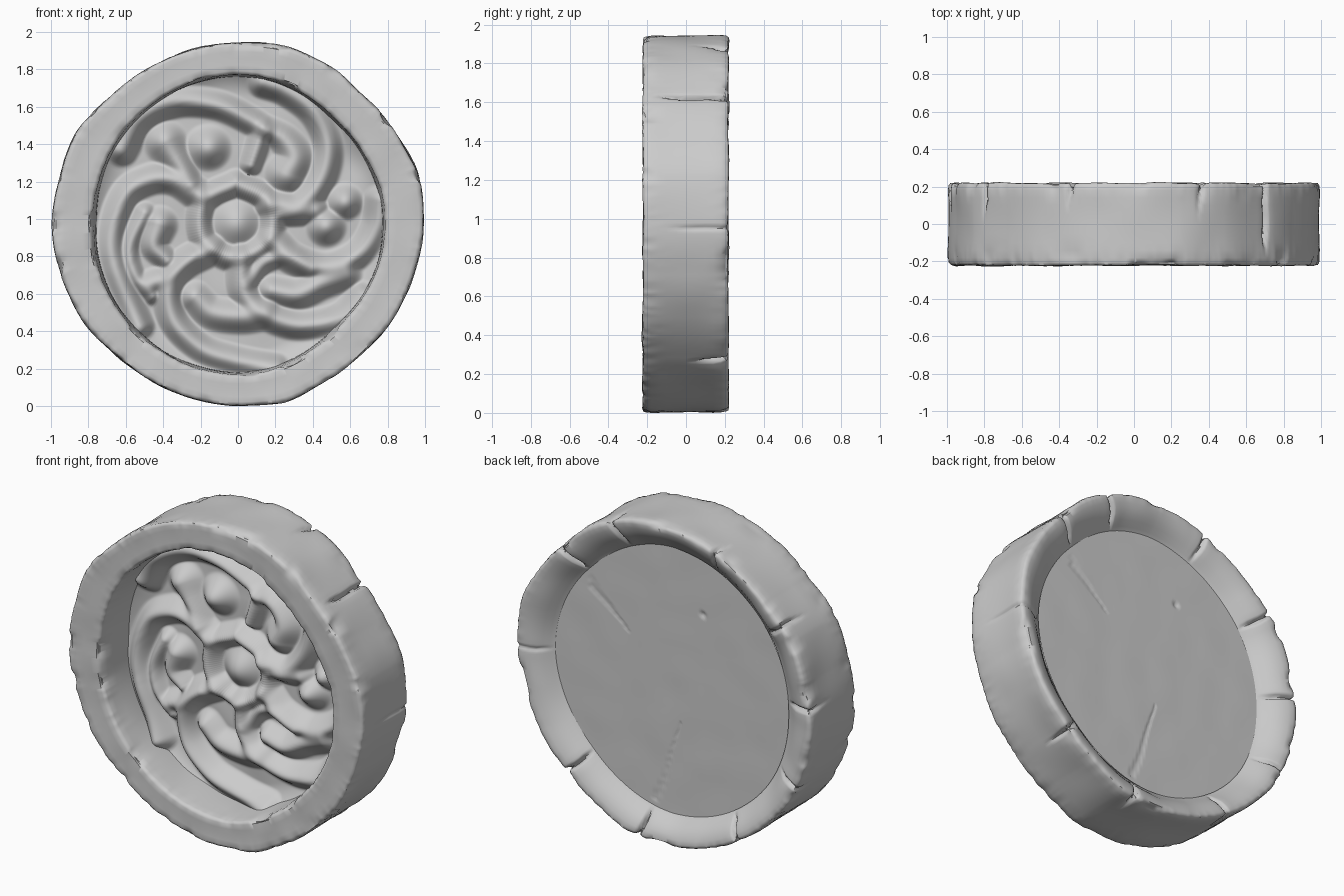
import bpy, bmesh, math
from mathutils import Vector, noise, kdtree

if "Cube" in bpy.data.objects:
    bpy.data.objects.remove(bpy.data.objects["Cube"])

CZ = 0.97          # height of the disc centre
TAU = math.tau

# Chiselled outer outline: radius every 15 degrees
OUTER = [.998, 1.003, .98, .967, .982, .988, .977, .973, .967, .969, .998, .989,
         .999, .987, .978, .961, .959, .965, .972, .983, .961, .962, .975, .981]
# Slightly uneven edge of the carved opening, every 45 degrees
INNER = [.785, .765, .80, .785, .77, .785, .80, .765]


def ring_value(table, ang):
    f = (ang % TAU) / TAU * len(table)
    i, t = int(f), f - int(f)
    t = t * t * (3 - 2 * t) * .6 + t * .4
    return table[i % len(table)] * (1 - t) + table[(i + 1) % len(table)] * t


def rough(p, freq, seed=0.0):
    return noise.noise(Vector(p) * freq + Vector((seed, seed, seed)))


def finish(bm, name, angle):
    me = bpy.data.meshes.new(name)
    bm.to_mesh(me)
    bm.free()
    ob = bpy.data.objects.new(name, me)
    bpy.context.collection.objects.link(ob)
    bpy.ops.object.select_all(action='DESELECT')
    ob.select_set(True)
    bpy.context.view_layer.objects.active = ob
    bpy.ops.object.shade_smooth_by_angle(angle=math.radians(angle))
    return ob


# ---- Stone rim: revolved profile (t: 0 opening .. 1 outline, y, chip amount)
PROFILE = [(-.06, .09, 0), (-.06, .04, 0), (-.05, -.03, 0), (-.03, -.1, 0), (-.01, -.16, .2),
           (0, -.2, .6), (.03, -.217, .9), (.12, -.224, .2), (.3, -.222, 0), (.5, -.222, 0),
           (.7, -.223, 0), (.86, -.226, .4), (.95, -.222, 1), (.99, -.207, 1), (1, -.18, .6),
           (1, -.14, .2), (.99, -.1, 0), (.985, -.05, 0), (.98, 0, 0), (.98, .05, 0),
           (.985, .1, 0), (.995, .14, .1), (1, .18, .4), (.985, .207, .8), (.94, .221, .8),
           (.84, .223, .2), (.70, .216, 0), (.56, .204, 0), (.42, .188, 0), (.29, .166, 0),
           (.14, .138, 0), (.05, .121, 0), (-.03, .112, 0)]
# Cracks across the back edge: angle, depth, y where the crack dies out
CRACKS = [(-1, .010, -.08), (43, .04, -.14), (69, .03, .08), (111, .03, .1), (144, .03, .04),
          (174, .03, .08), (204, .022, .12), (238, .035, .06), (280, .04, .1), (313, .04, .05)]


def crack_depth(ang, y, r):
    total = 0
    for deg, depth, y0 in CRACKS:
        wob = .03 * noise.noise(Vector((deg, y * 7, r * 6)))
        d = abs((ang - math.radians(deg) + wob + math.pi) % TAU - math.pi) * r
        if d < .06:
            fade = max(0, min(1, (y - y0) / .1))
            total += fade * (depth * max(0, 1 - d / .016) + .2 * depth * (1 - d / .06) ** 2)
    return total


def build_rim(segs=640):
    bm = bmesh.new()
    n = len(PROFILE)
    normals = []
    for i in range(n):
        a, b = PROFILE[i - 1], PROFILE[(i + 1) % n]
        v = Vector(((b[1] - a[1]), -(b[0] - a[0]) * .2))
        normals.append(v.normalized())
    rows = []
    for s in range(segs):
        ang = TAU * s / segs
        ri, ro = ring_value(INNER, ang), ring_value(OUTER, ang)
        row = []
        for (t, y, chip), nv in zip(PROFILE, normals):
            r = ri + (ro - ri) * t
            p = (r * math.cos(ang), y, r * math.sin(ang))
            push = .007 * rough(p, 4.5) - .002
            push -= chip * .07 * max(0, rough(p, 6, 5) - .22)
            push -= chip * .010 * abs(rough(p, 15, 9))
            if y > -.16 and t > .15:
                push -= crack_depth(ang, y, r)
            r += nv.x * push
            y += nv.y * push
            row.append(bm.verts.new((r * math.cos(ang), y, r * math.sin(ang) + CZ)))
        rows.append(row)
    for s in range(segs):
        a, b = rows[s], rows[(s + 1) % segs]
        for i in range(n):
            k = (i + 1) % n
            bm.faces.new((a[i], a[k], b[k], b[i]))
    bmesh.ops.recalc_face_normals(bm, faces=bm.faces)
    return finish(bm, "stone_rim", 58)


# ---- Carved panels: a polar sheet raised along strokes
def smooth_path(pts, step=.012):
    if len(pts) == 1:
        return [(pts[0], 0)]
    q = [pts[0] * 2 - pts[1]] + pts + [pts[-1] * 2 - pts[-2]]
    out = []
    for i in range(1, len(q) - 2):
        a, b, c, d = q[i - 1:i + 3]
        k = max(2, int((c - b).length / step))
        for j in range(k):
            t = j / k
            p = .5 * (2 * b + (c - a) * t + (2 * a - 5 * b + 4 * c - d) * t * t
                      + (3 * b - a - 3 * c + d) * t ** 3)
            out.append((p, (i - 1 + t) / (len(pts) - 1)))
    return out + [(pts[-1], 1)]


def build_panel(name, base, strokes, scale, rings, segs, front, fillet):
    flat = [Vector((0, 0, CZ))]
    edge = [0]
    for i in range(1, rings + 1):
        for s in range(segs):
            ang, f = TAU * s / segs, i / rings
            r = ring_value(INNER, ang) * scale * f
            flat.append(Vector((r * math.cos(ang), 0, r * math.sin(ang) + CZ)))
            edge.append(max(0, (f - .86) / .14) ** 2)
    kd = kdtree.KDTree(len(flat))
    for i, p in enumerate(flat):
        kd.insert(p, i)
    kd.balance()
    cubes = [0] * len(flat)
    for h, w0, w1, pts in strokes:
        path = [Vector((x / 100, 0, z / 100)) for x, z in pts]
        own = {}
        for p, t in smooth_path(path):
            w = w0 + (w1 - w0) * t
            hh = h * (.55 + .45 * w / max(w0, w1))
            for co, i, d in kd.find_range(p, w):
                own[i] = max(own.get(i, 0), hh * (1 - (d / w) ** 2) ** 2)
        for i, v in own.items():       # soft union, so strokes melt together
            cubes[i] += v ** 3
    bm = bmesh.new()
    bump = .010 if front else .002
    vs = [bm.verts.new((p.x, base - min(c ** (1 / 3), .125) - fillet * e + bump * rough(p, 5, 2), p.z))
          for p, c, e in zip(flat, cubes, edge)]
    for s in range(segs):
        s2 = (s + 1) % segs
        tri = (vs[0], vs[1 + s], vs[1 + s2])
        bm.faces.new(tri if front else tri[::-1])
        for i in range(rings - 1):
            a, b = 1 + i * segs, 1 + (i + 1) * segs
            quad = (vs[a + s], vs[b + s], vs[b + s2], vs[a + s2])
            bm.faces.new(quad if front else quad[::-1])
    return finish(bm, name, 89)


# Six sweeping arms spiralling out of the hub (hundredths of a unit, x and z)
ARMS = [
    [(-21, 113), (-34, 121), (-47, 121), (-60, 113), (-67, 94), (-65, 73), (-52, 43)],
    [(-14, 84), (-30, 75), (-37, 62), (-34, 45), (-20, 31), (-2, 25), (20, 21)],
    [(2, 79), (3, 62), (13, 50), (33, 43), (55, 48), (66, 59)],
    [(18, 89), (29, 79), (47, 74), (64, 81), (73, 95), (75, 110)],
    [(17, 108), (33, 107), (45, 122), (48, 140), (40, 157), (25, 168), (13, 172)],
    [(-62, 137), (-52, 153), (-34, 162), (-12, 161), (6, 153), (15, 147)],
]
# Curled leaves between the arms: height, start width, end width, points
LEAVES = [
    (.065, .07, .06, [(-50, 103), (-58, 85), (-55, 70), (-46, 59)]),
    (.09, .11, .07, [(-42, 97), (-45, 86), (-38, 78)]),
    (.075, .09, .07, [(-47, 65), (-36, 70), (-24, 80)]),
    (.085, .10, .11, [(-23, 58), (-14, 50), (1, 48), (14, 50)]),
    (.07, .07, .08, [(5, 65), (14, 77), (28, 80), (39, 73)]),
    (.09, .09, .11, [(18, 62), (32, 60), (45, 66), (57, 71)]),
    (.095, .08, .13, [(14, 149), (25, 142), (30, 133), (26, 124)]),
    (.08, .08, .07, [(13, 148), (10, 138), (7, 129)]),
    (.08, .07, .09, [(23, 102), (32, 103), (41, 105)]),
    (.095, .13, .07, [(-39, 141), (-34, 133), (-25, 119)]),
]
# Round beads and the centre boss
BEADS = [(.10, .135, [(-16, 138)]), (.10, .12, [(47, 96)]), (.09, .11, [(57, 109)]),
         (.075, .15, [(-1, 98)])]

strokes = [(.095, .10, .085, arm) for arm in ARMS]
strokes += LEAVES
strokes += [(h, w, w, p) for h, w, p in BEADS]
# Rounded six-sided ring around the hub
strokes.append((.085, .085, .085, [(-1 + 20 * math.cos(math.radians(60 * i + 90)),
                                    99 + 20 * math.sin(math.radians(60 * i + 90))) for i in range(7)]))

# Fine scratches and a pit on the plain back panel
scratches = [(.008, .018, .010, [(55, 140), (42, 130), (30, 119)]),
             (.006, .014, .010, [(56, 144), (42, 131)]),
             (.010, .020, .010, [(12, 22), (6, 36), (1, 54), (-5, 72)]),
             (.012, .028, .028, [(-20, 142)])]

build_rim()
build_panel("carved_front_panel", .062, strokes, .995, 96, 360, True, .04)
build_panel("back_panel", .123, scratches, 1.01, 80, 240, False, 0)
